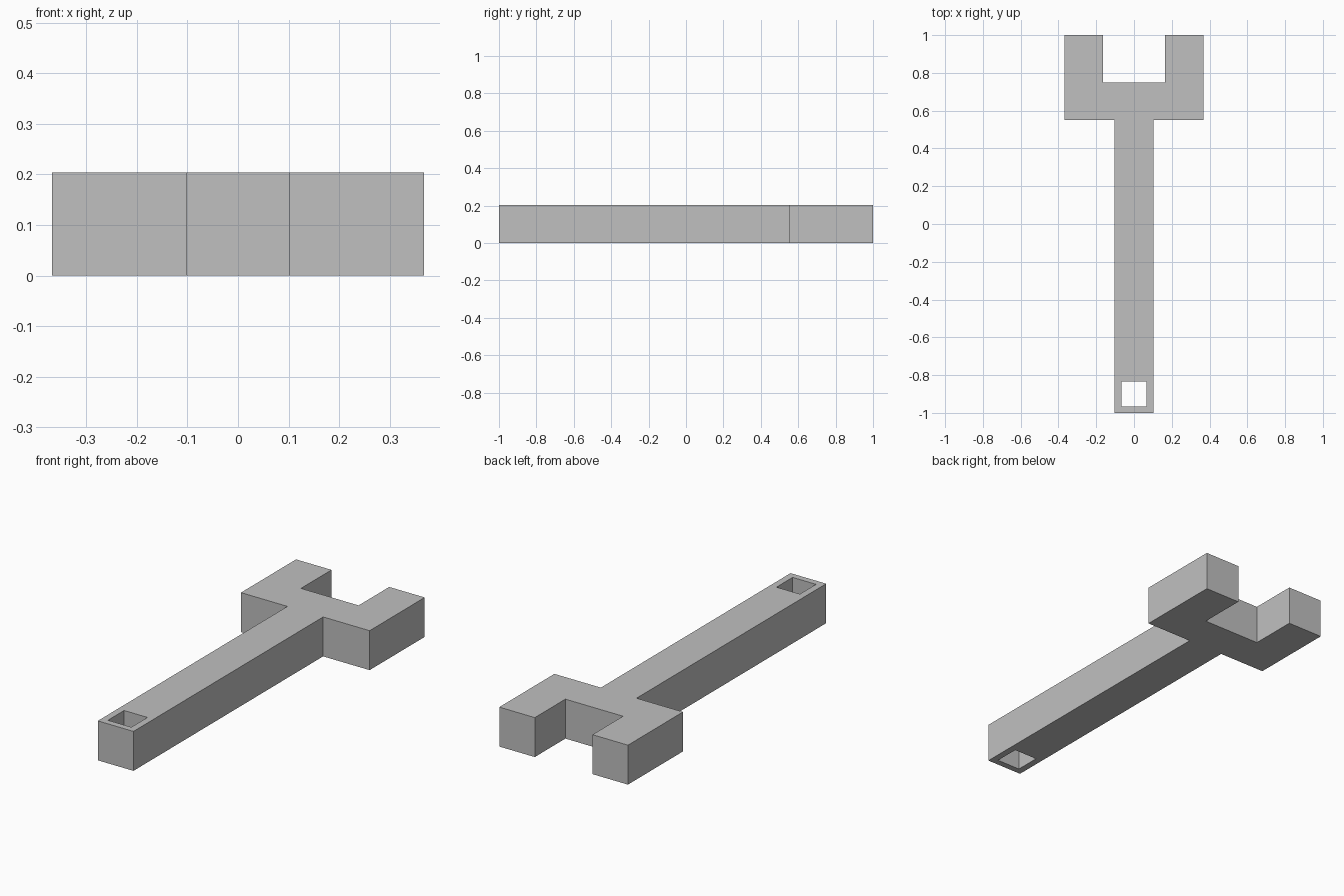
import bpy
import bmesh

if "Cube" in bpy.data.objects:
    bpy.data.objects.remove(bpy.data.objects["Cube"])

HEIGHT = 0.204

grey = bpy.data.materials.new("silver grey")
grey.diffuse_color = (0.527, 0.527, 0.527, 1)
grey.use_nodes = True
grey.node_tree.nodes["Principled BSDF"].inputs["Base Color"].default_value = grey.diffuse_color

# Half outline of the wrench, from the handle end round to the jaw notch
half = [(0.102, -1.0), (0.102, 0.55), (0.368, 0.55),
        (0.368, 1.0), (0.165, 1.0), (0.165, 0.75)]
outline = half + [(-x, y) for x, y in reversed(half)]


def prism(name, points, z0, z1):
    """Extrude a flat outline from z0 to z1."""
    bm = bmesh.new()
    base = bm.faces.new([bm.verts.new((x, y, z0)) for x, y in points])
    top = bmesh.ops.extrude_face_region(bm, geom=[base])["geom"]
    verts = [v for v in top if isinstance(v, bmesh.types.BMVert)]
    bmesh.ops.translate(bm, verts=verts, vec=(0, 0, z1 - z0))
    bmesh.ops.recalc_face_normals(bm, faces=bm.faces)
    mesh = bpy.data.meshes.new(name)
    bm.to_mesh(mesh)
    bm.free()
    mesh.materials.append(grey)
    obj = bpy.data.objects.new(name, mesh)
    bpy.context.collection.objects.link(obj)
    return obj


# Wrench body: handle and open jaw in one piece
wrench = prism("wrench_body", outline, 0, HEIGHT)

# Square hanging hole through the handle end
a, y0, y1 = 0.067, -0.967, -0.835
cutter = prism("hole_cutter", [(-a, y0), (a, y0), (a, y1), (-a, y1)],
               -0.1, HEIGHT + 0.1)
cutter.hide_render = True
cutter.hide_set(True)

cut = wrench.modifiers.new("hanging_hole", 'BOOLEAN')
cut.operation = 'DIFFERENCE'
cut.solver = 'EXACT'
cut.object = cutter
